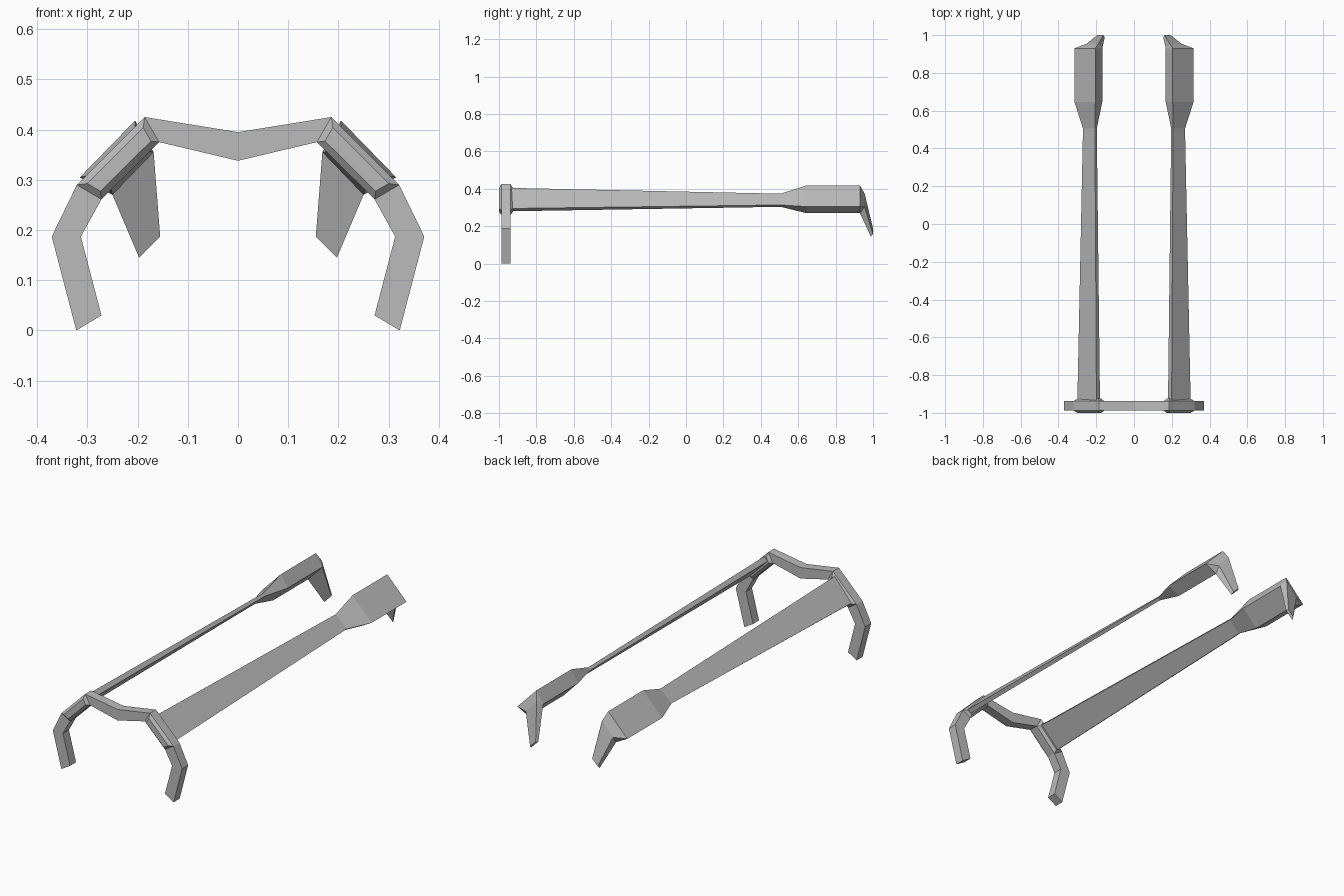
import bpy
import bmesh

cube = bpy.data.objects.get("Cube")
if cube:
    bpy.data.objects.remove(cube, do_unlink=True)

GREY = (0.5, 0.5, 0.5, 1)
grey = bpy.data.materials.new("plain_grey")
grey.use_nodes = True
grey.diffuse_color = GREY
grey.node_tree.nodes["Principled BSDF"].inputs["Base Color"].default_value = GREY


def finish(bm, name, weld=0.0005):
    """Weld, fix normals and turn the mesh into an object."""
    bmesh.ops.remove_doubles(bm, verts=bm.verts, dist=weld)
    bmesh.ops.recalc_face_normals(bm, faces=bm.faces)
    mesh = bpy.data.meshes.new(name)
    bm.to_mesh(mesh)
    bm.free()
    mesh.materials.append(grey)
    obj = bpy.data.objects.new(name, mesh)
    bpy.context.collection.objects.link(obj)
    return obj


def loft(bm, rings):
    """Join four-cornered rings into a closed solid."""
    loops = [[bm.verts.new(p) for p in ring] for ring in rings]
    for a, b in zip(loops, loops[1:]):
        for i in range(4):
            j = (i + 1) % 4
            bm.faces.new((a[i], a[j], b[j], b[i]))
    bm.faces.new(loops[0])
    bm.faces.new(loops[-1])


# Front frame: outer and inner outline of one half, from bridge to tip
outer = [(0, 0.395), (0.186, 0.425), (0.321, 0.29), (0.371, 0.187), (0.322, 0)]
inner = [(0, 0.338), (0.157, 0.375), (0.272, 0.261), (0.313, 0.187), (0.272, 0.03)]
FRONT, BACK = -0.987, -0.938

bm = bmesh.new()
loft(bm, [[(o[0], FRONT, o[1]), (i[0], FRONT, i[1]),
           (i[0], BACK, i[1]), (o[0], BACK, o[1])] for o, i in zip(outer, inner)])
# Drop the bridge cap so the mirrored halves join
caps = [f for f in bm.faces if all(abs(v.co.x) < 0.001 for v in f.verts)]
bmesh.ops.delete(bm, geom=caps, context='FACES')
# Raise bevelled pads on the slanted hinge segment, front and back
for f in list(bm.faces):
    c = f.calc_center_median()
    if 0.22 < c.x < 0.25 and min(abs(c.y - FRONT), abs(c.y - BACK)) < 0.001:
        step = -0.013 if c.y < (FRONT + BACK) / 2 else 0.013
        bmesh.ops.inset_region(bm, faces=[f], thickness=0.013, use_even_offset=True)
        for v in f.verts:
            v.co.y += step
frame = finish(bm, "front_frame")
mirror = frame.modifiers.new("mirror", 'MIRROR')
mirror.use_clip = True


# Side arms: slanted bar, wide paddle, then a tapering hook
def ring(y, *points):
    return [(x, y, z) for x, z in points]


paddle = [(0.315, 0.305), (0.205, 0.418), (0.168, 0.355), (0.25, 0.27)]
arm_rings = [
    ring(-0.94, (0.3, 0.295), (0.199, 0.405), (0.18, 0.384), (0.282, 0.28)),
    ring(0.505, (0.27, 0.314), (0.207, 0.374), (0.197, 0.36), (0.256, 0.304)),
    ring(0.645, *paddle),
    ring(0.93, *paddle),
]
bend = [(0.25, 0.955, 0.305), (0.188, 0.955, 0.375)] + arm_rings[-1][2:]
tip = [(0.194, 1, 0.157), (0.162, 1, 0.188), (0.155, 0.988, 0.187), (0.197, 0.988, 0.145)]

for side, name in ((1, "left_arm"), (-1, "right_arm")):
    bm = bmesh.new()
    loft(bm, [[(side * x, y, z) for x, y, z in r] for r in arm_rings + [bend, tip]])
    finish(bm, name)
